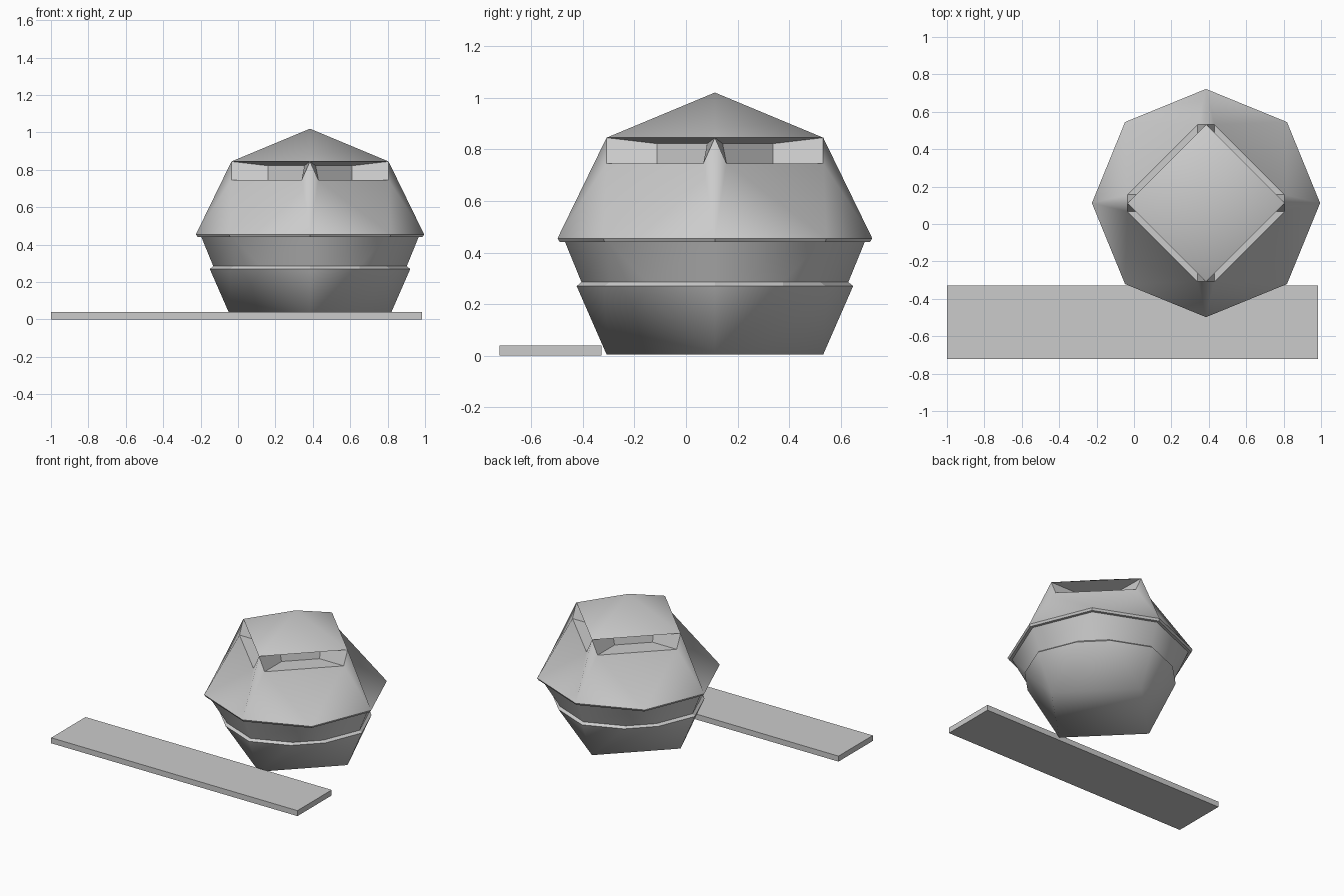
import bpy, bmesh, math
from mathutils import Vector, Matrix

if "Cube" in bpy.data.objects:
    bpy.data.objects.remove(bpy.data.objects["Cube"])

CENTER = Vector((0.385, 0.112, 0))
R_EQ, R_DIA, D = 0.61, 0.42, 0.433   # equator radius, square-end radius, diagonal point


def finish(bm, name):
    bmesh.ops.remove_doubles(bm, verts=bm.verts, dist=1e-4)
    bmesh.ops.recalc_face_normals(bm, faces=bm.faces)
    me = bpy.data.meshes.new(name)
    bm.to_mesh(me)
    bm.free()
    ob = bpy.data.objects.new(name, me)
    bpy.context.collection.objects.link(ob)
    return ob


def add_face(bm, pts, smooth):
    # drop repeated points so collapsed quads become triangles
    keep = []
    for p in pts:
        p = Vector(p)
        if all((p - q).length > 1e-4 for q in keep):
            keep.append(p)
    if len(keep) > 2:
        bm.faces.new([bm.verts.new(p) for p in keep]).smooth = smooth


def ring(t, z, s=1.0):
    """Cross-section blending from a square (t=0) to an octagon (t=1)."""
    a = Vector((R_DIA, 0, 0)).lerp(Vector((R_EQ, 0, 0)), t)
    b = Vector((R_DIA, 0, 0)).lerp(Vector((D, D, 0)), t)
    c = Vector((0, R_DIA, 0)).lerp(Vector((D, D, 0)), t)
    out = []
    for k in range(4):
        m = Matrix.Rotation(k * math.pi / 2, 3, 'Z')
        out += [m @ (p * s) + Vector((0, 0, z)) for p in (a, b, c)]
    return out


def loft(bm, r1, r2, smooth):
    n = len(r1)
    for i in range(n):
        j = (i + 1) % n
        add_face(bm, (r1[i], r1[j], r2[j], r2[i]), smooth)


# Lower bowl: flat square base, stepped ledge, inner band
bm = bmesh.new()
base, edge = ring(0, 0.005), ring(0.61, 0.27)
step, top = ring(0.64, 0.285, 0.955), ring(1, 0.445, 0.955)
add_face(bm, base[::3], True)
loft(bm, base, edge, True)
loft(bm, edge, step, False)
loft(bm, step, top, True)
bowl = finish(bm, "lower_bowl")
bowl.location = CENTER

# Domed lid: cap, four recessed windows, sloped sides, rim
bm = bmesh.new()
sw = lambda p: (p[1], p[0], p[2])
apex = (0, 0, 1.02)
post = (R_DIA, 0, 0.845)
sill = (R_DIA, 0.045, 0.745)
floor_in = (0.225, 0.045, 0.745)
ceil_in = (0.225, 0.03, 0.822)
eq = (R_EQ, 0, 0.455)
mid = (D, D, 0.455)
faces = [
    ((apex, post, sw(post)), True),
    ((sill, mid, sw(sill)), True),
    ((sill, floor_in, sw(floor_in), sw(sill)), False),
    ((floor_in, ceil_in, sw(ceil_in), sw(floor_in)), False),
    ((post, sw(post), sw(ceil_in), ceil_in), False),
]
for f in (((post, eq, sill), True), ((eq, mid, sill), True),
          ((post, sill, floor_in, ceil_in), False)):
    faces += [f, (tuple(sw(p) for p in reversed(f[0])), f[1])]
for k in range(4):
    m = Matrix.Rotation(k * math.pi / 2, 3, 'Z')
    for pts, smooth in faces:
        add_face(bm, [m @ Vector(p) for p in pts], smooth)
rim, lip, under = ring(1, 0.455), ring(1, 0.44, 0.985), ring(1, 0.44, 0.94)
loft(bm, lip, rim, False)
loft(bm, under, lip, False)
lid = finish(bm, "domed_lid")
lid.location = CENTER

# Flat walkway slab in front
bm = bmesh.new()
bmesh.ops.create_cube(bm, size=1)
bmesh.ops.scale(bm, vec=(1.985, 0.395, 0.04), verts=bm.verts)
slab = finish(bm, "walkway_slab")
slab.location = (-0.0075, -0.525, 0.02)
